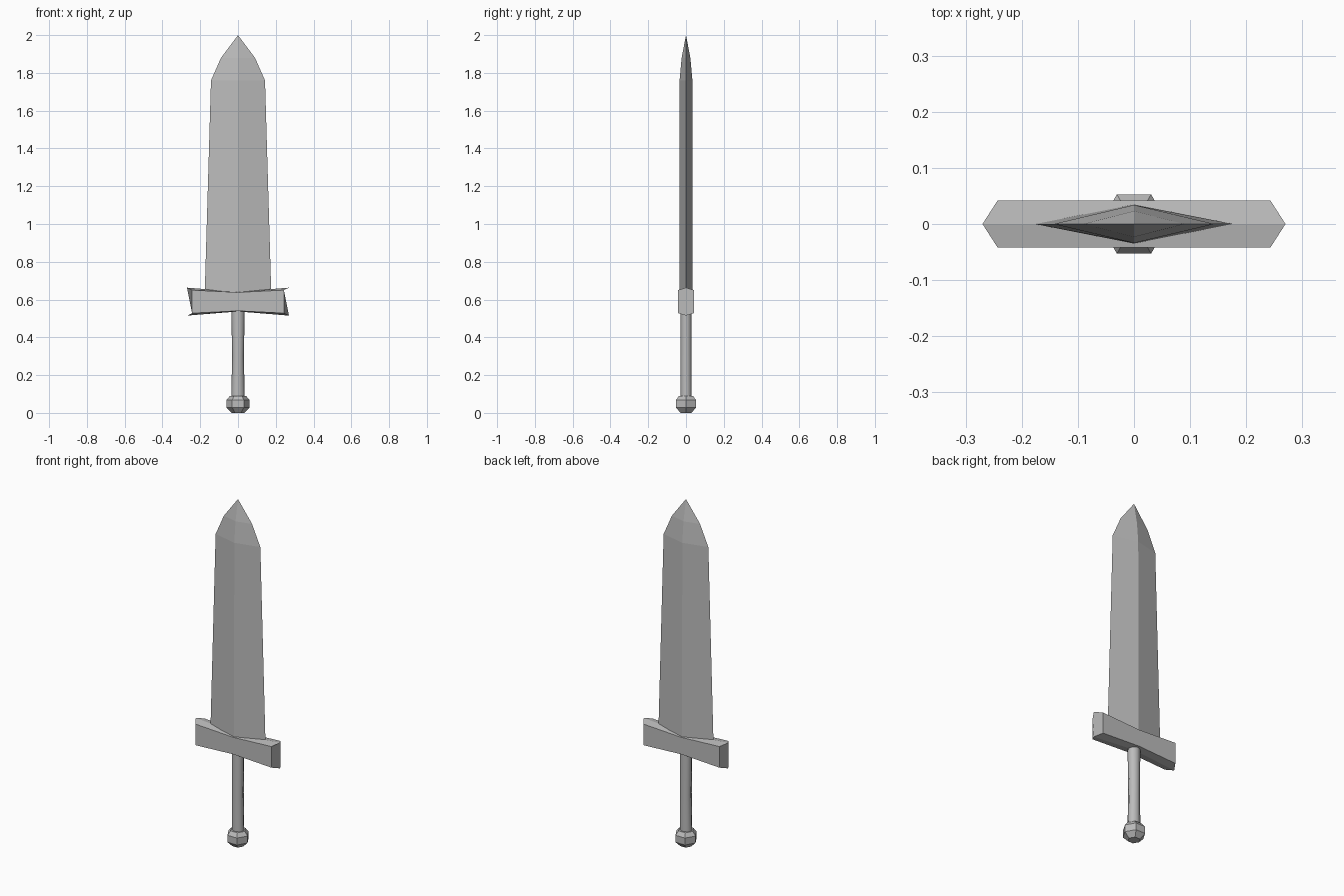
import bpy, bmesh, math

cube = bpy.data.objects.get("Cube")
if cube:
    bpy.data.objects.remove(cube, do_unlink=True)

steel = bpy.data.materials.new("grey steel")
steel.use_nodes = True
GREY = (0.5, 0.5, 0.5, 1)
steel.diffuse_color = GREY
steel.node_tree.nodes["Principled BSDF"].inputs["Base Color"].default_value = GREY


def loft(name, rings, tip=None):
    """Skin a stack of equal rings, capping the start and either capping or pointing the end."""
    bm = bmesh.new()
    loops = [[bm.verts.new(p) for p in ring] for ring in rings]
    n = len(loops[0])
    for low, high in zip(loops, loops[1:]):
        for i in range(n):
            j = (i + 1) % n
            bm.faces.new((low[i], low[j], high[j], high[i]))
    bm.faces.new(loops[0][::-1])
    if tip:
        point = bm.verts.new(tip)
        for i in range(n):
            bm.faces.new((loops[-1][i], loops[-1][(i + 1) % n], point))
    else:
        bm.faces.new(loops[-1])
    bmesh.ops.recalc_face_normals(bm, faces=bm.faces)
    mesh = bpy.data.meshes.new(name)
    bm.to_mesh(mesh)
    bm.free()
    mesh.materials.append(steel)
    obj = bpy.data.objects.new(name, mesh)
    bpy.context.collection.objects.link(obj)
    return obj


def oval(sides, rx, ry, z):
    """Ring with a vertex on the x axis."""
    turns = [math.tau * i / sides for i in range(sides)]
    return [(rx * math.cos(a), ry * math.sin(a), z) for a in turns]


# Blade: diamond section, narrowing to a point
blade_profile = [(0.60, 0.177, 0.035), (1.76, 0.143, 0.034), (1.88, 0.09, 0.023)]
loft("blade", [oval(4, w, t, z) for z, w, t in blade_profile], tip=(0, 0, 2))


# Crossguard: six-sided section, pinched in the middle, pointed outward at the ends
def guard_ring(x_edge, x_ridge, edge_half, ridge_half):
    mid = 0.589
    return [(x_ridge, 0, mid + ridge_half), (x_edge, 0.042, mid + edge_half),
            (x_edge, 0.042, mid - edge_half), (x_ridge, 0, mid - ridge_half),
            (x_edge, -0.042, mid - edge_half), (x_edge, -0.042, mid + edge_half)]


guard = loft("crossguard", [guard_ring(-0.243, -0.27, 0.061, 0.074),
                            guard_ring(0, 0, 0.049, 0.052),
                            guard_ring(0.243, 0.27, 0.061, 0.074)])

# Grip: slightly waisted
grip_profile = [(0.07, 0.036), (0.30, 0.031), (0.56, 0.036)]
grip = loft("grip", [oval(8, r, 0.03, z) for z, r in grip_profile])
bpy.context.view_layer.objects.active = grip
grip.select_set(True)
bpy.ops.object.shade_smooth_by_angle(angle=math.radians(60))

# Pommel: hexagonal nut with chamfered ends
pommel_profile = [(0, 0.033), (0.028, 0.061), (0.068, 0.061), (0.09, 0.043)]
loft("pommel", [oval(6, r, r, z) for z, r in pommel_profile])
